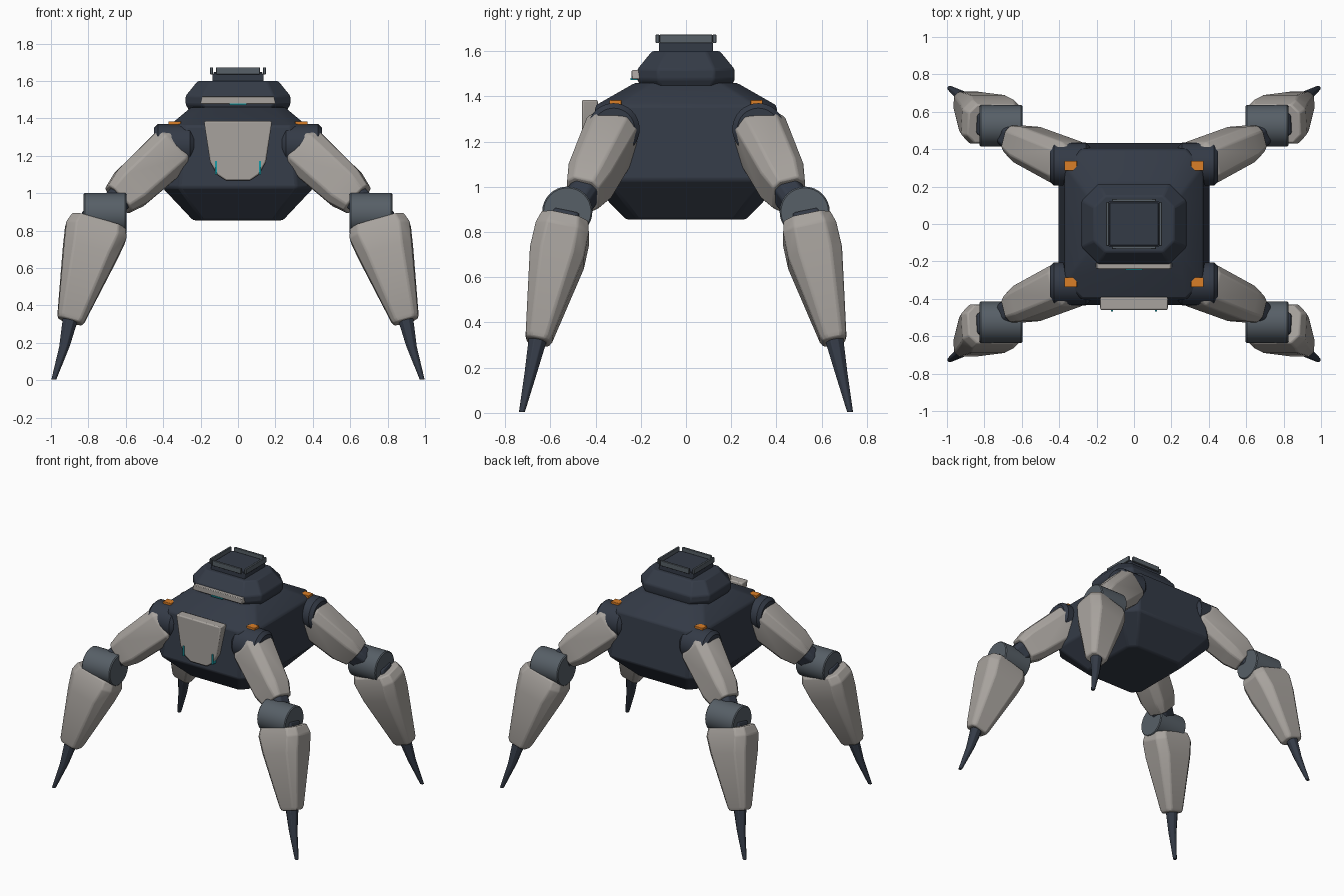
import bpy, bmesh, math
from mathutils import Vector

if "Cube" in bpy.data.objects:
    bpy.data.objects.remove(bpy.data.objects["Cube"])


def material(name, col):
    m = bpy.data.materials.new(name)
    m.diffuse_color = (*col, 1)
    m.use_nodes = True
    m.node_tree.nodes["Principled BSDF"].inputs["Base Color"].default_value = m.diffuse_color
    return m


NAVY = material("dark navy", (0.034, 0.043, 0.062))
SHELL = material("warm light grey", (0.39, 0.365, 0.34))
STEEL = material("steel grey", (0.095, 0.115, 0.135))
ORANGE = material("signal orange", (0.70, 0.21, 0.02))
TEAL = material("teal light", (0.01, 0.33, 0.38))


def loft(name, rings, mat, bevel=0.008):
    """Skin closed rings of points into a capped solid."""
    bm = bmesh.new()
    rows = [[bm.verts.new(p) for p in r] for r in rings]
    n = len(rows[0])
    for a, b in zip(rows, rows[1:]):
        for i in range(n):
            j = (i + 1) % n
            bm.faces.new((a[i], a[j], b[j], b[i]))
    bm.faces.new(rows[0])
    bm.faces.new(rows[-1])
    bmesh.ops.recalc_face_normals(bm, faces=bm.faces)
    me = bpy.data.meshes.new(name)
    bm.to_mesh(me)
    bm.free()
    me.materials.append(mat)
    ob = bpy.data.objects.new(name, me)
    bpy.context.collection.objects.link(ob)
    if bevel:
        m = ob.modifiers.new("soft_edges", 'BEVEL')
        m.width = bevel
        m.segments = 2
        m.limit_method = 'ANGLE'
        m.angle_limit = math.radians(25)
    bpy.context.view_layer.objects.active = ob
    bpy.ops.object.select_all(action='DESELECT')
    ob.select_set(True)
    bpy.ops.object.shade_smooth_by_angle(angle=math.radians(28))
    return ob


def octagon(hx, hy, c):
    """Rectangle with cut corners, counter-clockwise."""
    return [(hx, c - hy), (hx, hy - c), (hx - c, hy), (c - hx, hy),
            (-hx, hy - c), (-hx, c - hy), (c - hx, -hy), (hx - c, -hy)]


def stack(name, levels, mat, bevel=0.008):
    """Loft of cut-corner rectangles up z: (z, half x, half y, cut)."""
    return loft(name, [[Vector((x, y, z)) for x, y in octagon(hx, hy, c)]
                       for z, hx, hy, c in levels], mat, bevel)


def box(name, lo, hi, mat, bevel=0.003):
    ring = [(lo[0], lo[1]), (hi[0], lo[1]), (hi[0], hi[1]), (lo[0], hi[1])]
    return loft(name, [[Vector((x, y, z)) for x, y in ring]
                       for z in (lo[2], hi[2])], mat, bevel)


def limb(name, start, end, sections, mat, flip, cut=0.42, bevel=0.008):
    """Cut-corner loft along a segment: (t, half depth, half width)."""
    p, q = Vector(start), Vector(end)
    a = (q - p).normalized()
    v = Vector((0, 1, 0))
    v = (v - a * v.dot(a)).normalized()
    u = v.cross(a)
    rings = [[flip(p.lerp(q, 0) + (q - p) * t + u * x + v * y)
              for x, y in octagon(hu, hv, cut * min(hu, hv))]
             for t, hu, hv in sections]
    return loft(name, rings, mat, bevel)


def drum(name, x0, x1, y, z, r, chamfer, mat, flip, n=32):
    """Cylinder lying along x with chamfered rims."""
    prof = [(x0, r - chamfer), (x0 + chamfer, r), (x1 - chamfer, r), (x1, r - chamfer)]
    rings = [[flip(Vector((x, y + rr * math.cos(2 * math.pi * i / n),
                           z + rr * math.sin(2 * math.pi * i / n))))
              for i in range(n)] for x, rr in prof]
    return loft(name, rings, mat, 0)


# Hull and head
stack("hull", [(0.855, 0.24, 0.265, 0.05), (1.03, 0.405, 0.435, 0.09),
               (1.36, 0.37, 0.40, 0.09), (1.46, 0.25, 0.225, 0.07)], NAVY, 0.012)
stack("head", [(1.44, 0.26, 0.20, 0.09), (1.475, 0.28, 0.215, 0.09),
               (1.52, 0.28, 0.215, 0.09), (1.60, 0.215, 0.15, 0.06)], NAVY)

# Roof hatch with four rails
box("hatch_base", (-0.137, -0.12, 1.59), (0.137, 0.12, 1.637), NAVY, 0.005)
box("hatch_lid", (-0.13, -0.115, 1.63), (0.13, 0.115, 1.648), NAVY)
for s, side in ((-1, "a"), (1, "b")):
    ys = sorted((s * 0.118, s * 0.134))
    box("hatch_end_rail_" + side, (-0.117, ys[0], 1.635), (0.117, ys[1], 1.673), STEEL)
    xs = sorted((s * 0.134, s * 0.149))
    box("hatch_side_rail_" + side, (xs[0], -0.117, 1.635), (xs[1], 0.117, 1.673), STEEL)

# Visor bar and its light
loft("visor", [[Vector((x, y, z)) for x, z in
                ((-0.203, 1.477), (0.203, 1.477), (0.193, 1.516), (-0.193, 1.516))]
               for y in (-0.24, -0.205)], SHELL, 0.004)
box("visor_light", (-0.045, -0.246, 1.472), (0.045, -0.21, 1.481), TEAL, 0)

# Chest plate and its two lights
plate = [(-0.182, 1.385), (-0.15, 1.17), (-0.112, 1.10), (-0.065, 1.068),
         (0.065, 1.068), (0.112, 1.10), (0.15, 1.17), (0.182, 1.385)]
loft("chest_plate", [[Vector((x, y, z)) for x, z in plate]
                     for y in (-0.46, -0.39)], SHELL)
for s in (-1, 1):
    x = s * 0.117
    box("chest_light", (x - 0.006, -0.468, 1.10), (x + 0.006, -0.43, 1.172), TEAL, 0)

# Four mirrored legs
for sx in (-1, 1):
    for sy in (-1, 1):
        tag = ("front" if sy < 0 else "back") + ("_left" if sx < 0 else "_right")

        def flip(p, sx=sx, sy=sy):
            return Vector((p[0] * sx, p[1] * sy, p[2]))

        drum("shoulder_" + tag, 0.235, 0.45, 0.32, 1.255, 0.115, 0.022, NAVY, flip)
        # marker on top of the shoulder, inner corner cut
        outline = [(0.305, 0.305), (0.32, 0.285), (0.372, 0.285), (0.372, 0.338), (0.305, 0.338)]
        loft("marker_" + tag, [[flip((x, y, z)) for x, y in outline]
                               for z in (1.35, 1.384)], ORANGE, 0.003)
        hip, knee = (0.33, 0.315, 1.25), (0.64, 0.455, 0.967)
        limb("upper_leg_" + tag, hip, knee,
             [(-0.08, 0.095, 0.085), (0.09, 0.13, 0.118),
              (0.78, 0.118, 0.10), (1.0, 0.092, 0.075)], SHELL, flip)
        limb("knee_link_" + tag, knee, (0.71, 0.51, 0.89),
             [(-0.3, 0.07, 0.062), (0.75, 0.07, 0.062)], NAVY, flip)
        drum("knee_" + tag, 0.597, 0.825, 0.525, 0.89, 0.111, 0.006, STEEL, flip)
        top, ankle = (0.745, 0.535, 0.845), (0.897, 0.655, 0.315)
        limb("shin_link_" + tag, top, ankle,
             [(-0.05, 0.10, 0.06), (0.1, 0.10, 0.06)], NAVY, flip, 0.2)
        limb("shin_" + tag, top, ankle,
             [(0.0, 0.148, 0.105), (0.1, 0.167, 0.12), (0.3, 0.148, 0.122),
              (0.96, 0.076, 0.06), (1.0, 0.066, 0.05)], SHELL, flip)
        # tapered spike foot
        spike = [(0.893, 0.652, 0.34, 0.046), (0.928, 0.686, 0.18, 0.030),
                 (0.985, 0.726, 0.003, 0.014)]
        loft("foot_spike_" + tag,
             [[flip((x + r * math.cos(i * math.pi / 4 + 0.39),
                     y + r * math.sin(i * math.pi / 4 + 0.39), z)) for i in range(8)]
              for x, y, z, r in spike], NAVY, 0.003)
